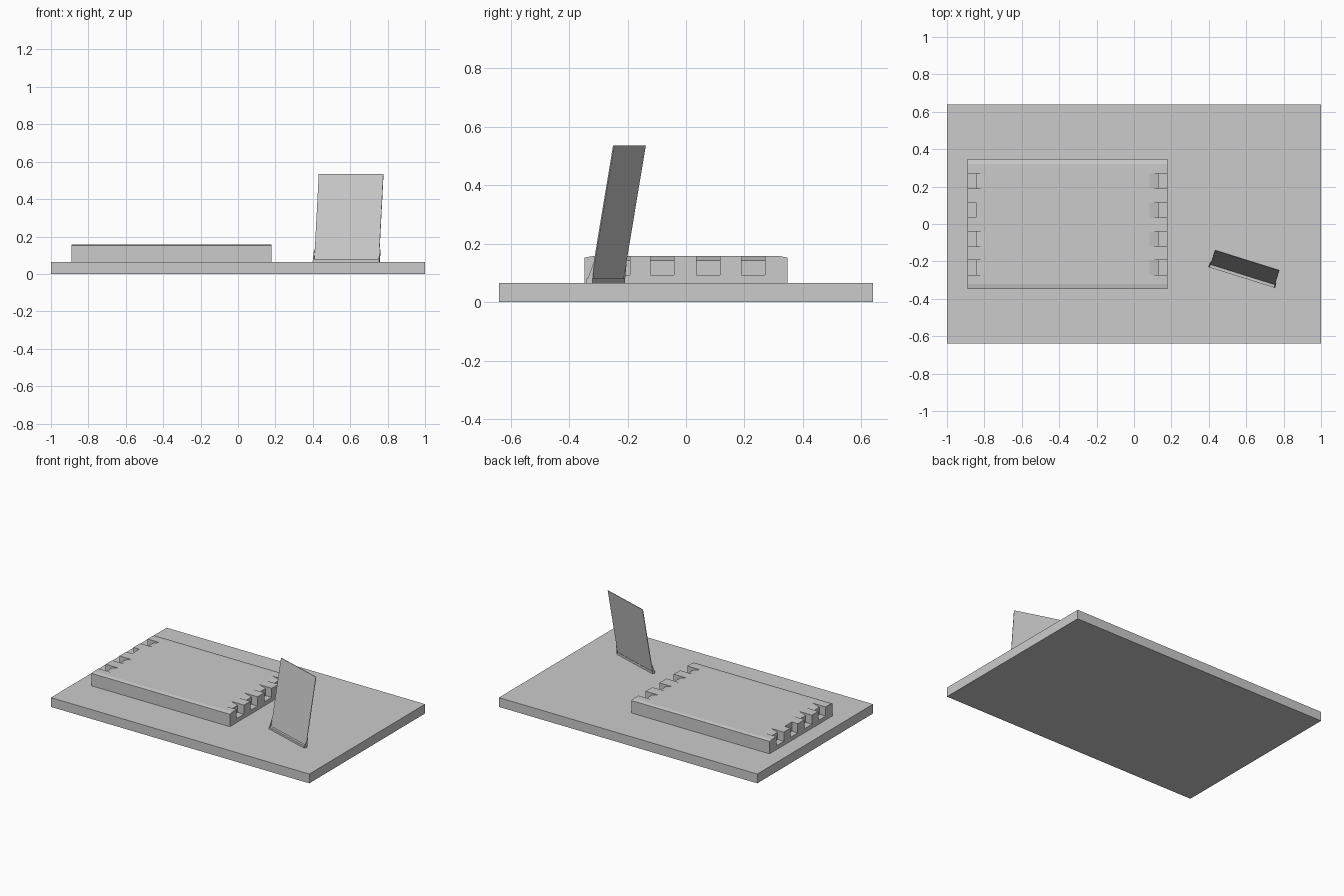
import bpy, bmesh, math
from mathutils import Matrix, Vector

if "Cube" in bpy.data.objects:
    bpy.data.objects.remove(bpy.data.objects["Cube"])


def prism(name, profile, axis_map, length):
    """Extrude a 2D profile by length, centred; axis_map turns (a, b, t) into xyz."""
    bm = bmesh.new()
    ends = [[bm.verts.new(axis_map(a, b, t)) for a, b in profile]
            for t in (-length / 2, length / 2)]
    n = len(profile)
    bm.faces.new(ends[0])
    bm.faces.new(ends[1][::-1])
    for i in range(n):
        j = (i + 1) % n
        bm.faces.new((ends[0][i], ends[1][i], ends[1][j], ends[0][j]))
    bmesh.ops.recalc_face_normals(bm, faces=bm.faces)
    mesh = bpy.data.meshes.new(name)
    bm.to_mesh(mesh)
    bm.free()
    obj = bpy.data.objects.new(name, mesh)
    bpy.context.collection.objects.link(obj)
    return obj


along_x = lambda a, b, t: Vector((t, a, b))
along_y = lambda a, b, t: Vector((a, t, b))

BASE_TOP = 0.065

# Base board
prism("base_board", [(-0.64, 0), (0.64, 0), (0.64, BASE_TOP), (-0.64, BASE_TOP)],
      along_x, 2.0)

# Raised block with slightly sloped long edges
X0, X1 = -0.89, 0.18
block = prism("raised_block",
              [(-0.347, BASE_TOP), (0.347, BASE_TOP), (0.347, 0.152),
               (0.322, 0.157), (-0.322, 0.157), (-0.347, 0.152)],
              along_x, X1 - X0)
block.data.transform(Matrix.Translation(((X0 + X1) / 2, 0, 0)))

# Finger notches along both short ends, one without its sloped lead-in
for edge, out in ((X0, -1), (X1, 1)):
    for y in (-0.232, -0.081, 0.076, 0.23):
        plain = out < 0 and 0 < y < 0.1
        if plain:
            steps = [(0.03, 0.093), (-0.045, 0.093), (-0.045, 0.18), (0.03, 0.18)]
        else:
            steps = [(0.03, 0.093), (-0.048, 0.093), (-0.048, 0.143),
                     (-0.098, 0.157), (-0.098, 0.18), (0.03, 0.18)]
        cutter = prism("notch_cutter", [(edge + out * d, z) for d, z in steps],
                       along_y, 0.08)
        cutter.data.transform(Matrix.Translation((0, y, 0)))
        cutter.hide_render = True
        mod = block.modifiers.new("notch", 'BOOLEAN')
        mod.object = cutter
        mod.operation = 'DIFFERENCE'
        mod.solver = 'EXACT'
        bpy.context.view_layer.objects.active = block
        bpy.ops.object.modifier_apply(modifier=mod.name)
        bpy.data.objects.remove(cutter)

# Leaning card in its small holder, all turned about z
place = Matrix.Translation((0.582, -0.267, 0)) @ Matrix.Rotation(math.radians(-17.4), 4, 'Z')
lean = 0.079 / 0.455
top = 0.535


def card_y(z):
    return (z - 0.08) * lean


T = 0.004
card = prism("leaning_card",
             [(card_y(0.08) - T, 0.08), (card_y(0.08), 0.08),
              (card_y(top), top), (card_y(top) - T, top)], along_x, 0.362)
ledge = prism("card_ledge",
              [(-0.02, BASE_TOP), (0.002, BASE_TOP), (0.002, 0.08), (-0.02, 0.08)],
              along_x, 0.366)
parts = [card, ledge]
for side, s in (("left", -1), ("right", 1)):
    cheek = prism(side + "_card_cheek",
                  [(-0.02, BASE_TOP), (0.002, BASE_TOP),
                   (card_y(0.13), 0.13), (card_y(0.13) - T, 0.13)], along_x, 0.005)
    cheek.data.transform(Matrix.Translation((s * 0.183, 0, 0)))
    parts.append(cheek)
for p in parts:
    p.data.transform(place)
